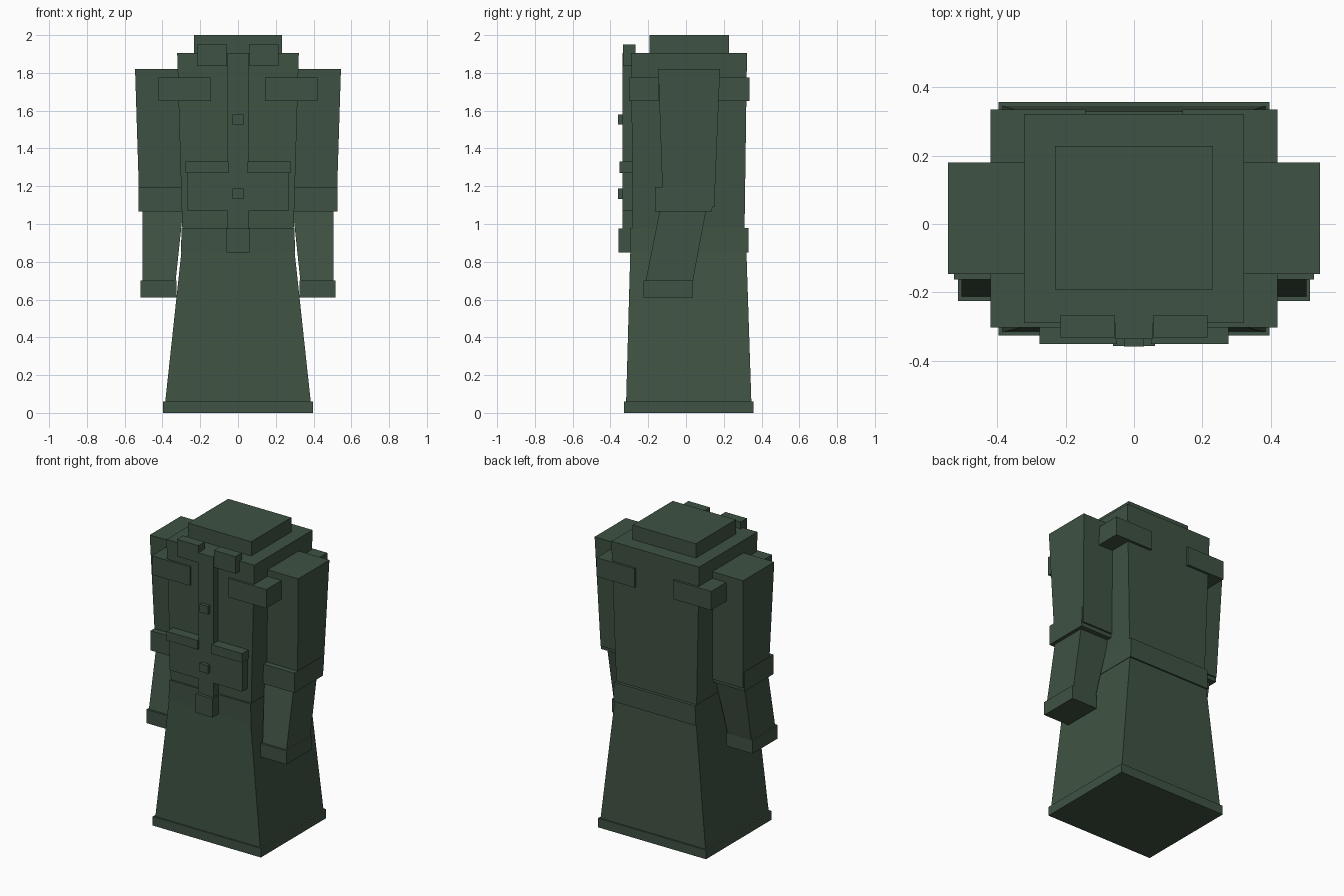
import bpy

cloth = bpy.data.materials.new("dark_green_cloth")
cloth.diffuse_color = (0.05, 0.085, 0.056, 1)


def block(name, z0, z1, bottom, top=None):
    """Tapered box; bottom and top are (x0, x1, y0, y1) rectangles."""
    verts = []
    for z, (x0, x1, y0, y1) in ((z0, bottom), (z1, top or bottom)):
        verts += [(x0, y0, z), (x1, y0, z), (x1, y1, z), (x0, y1, z)]
    faces = [(3, 2, 1, 0), (4, 5, 6, 7)]
    faces += [(i, (i + 1) % 4, (i + 1) % 4 + 4, i + 4) for i in range(4)]
    mesh = bpy.data.meshes.new(name)
    mesh.from_pydata(verts, [], faces)
    mesh.materials.append(cloth)
    ob = bpy.data.objects.new(name, mesh)
    bpy.context.collection.objects.link(ob)
    return ob


def pair(name, *args):
    """Block on the right, mirrored to the left."""
    mod = block(name, *args).modifiers.new("Mirror", 'MIRROR')
    mod.use_axis[0] = True


# Body of the coat
block("hem", 0, 0.06, (-0.397, 0.397, -0.327, 0.357))
block("skirt", 0.06, 0.85, (-0.385, 0.385, -0.317, 0.346), (-0.30, 0.30, -0.295, 0.32))
block("belt", 0.85, 0.98, (-0.303, 0.303, -0.295, 0.33), (-0.298, 0.298, -0.295, 0.33))
block("torso", 0.98, 1.905, (-0.295, 0.295, -0.283, 0.31), (-0.322, 0.322, -0.29, 0.323))
block("collar", 1.905, 2.0, (-0.232, 0.232, -0.192, 0.228))

# Sleeves
pair("upper_sleeve", 1.09, 1.82, (0.285, 0.522, -0.122, 0.150), (0.305, 0.545, -0.147, 0.180))
pair("elbow_band", 1.065, 1.195, (0.29, 0.528, -0.163, 0.138), (0.29, 0.528, -0.163, 0.145))
pair("lower_sleeve", 0.70, 1.08, (0.33, 0.505, -0.213, 0.037), (0.29, 0.505, -0.137, 0.108))
pair("cuff", 0.61, 0.70, (0.325, 0.515, -0.226, 0.038))

# Shoulder plates, front and back
pair("front_shoulder_plate", 1.65, 1.775, (0.142, 0.42, -0.303, -0.145))
pair("back_shoulder_plate", 1.65, 1.775, (0.142, 0.42, 0.17, 0.336))

# Front details
block("placket", 0.975, 1.905, (-0.055, 0.055, -0.337, -0.275))
pair("collar_flap", 1.837, 1.95, (0.057, 0.215, -0.333, -0.267))
pair("pocket", 1.07, 1.27, (0.055, 0.268, -0.337, -0.275))
pair("pocket_flap", 1.27, 1.33, (0.05, 0.277, -0.352, -0.28))
block("buckle", 0.85, 0.975, (-0.062, 0.062, -0.357, -0.28))
for z in (1.16, 1.553):
    block("button", z - 0.027, z + 0.027, (-0.03, 0.03, -0.359, -0.33))
